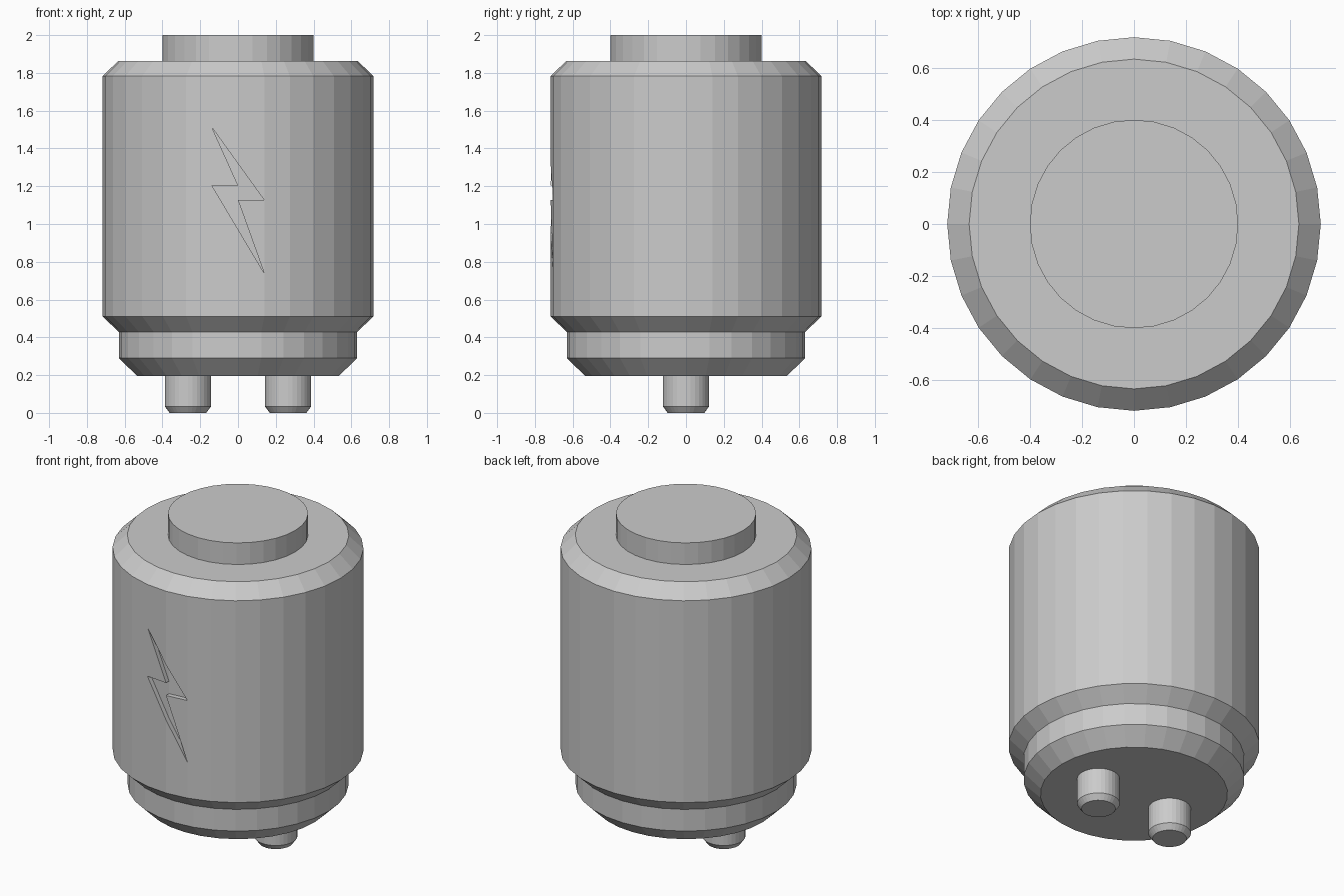
import bpy, bmesh
from math import sin, cos, pi, tan

if "Cube" in bpy.data.objects:
    bpy.data.objects.remove(bpy.data.objects["Cube"])

SIDES = 32


def add_object(name, bm):
    bmesh.ops.recalc_face_normals(bm, faces=bm.faces[:])
    mesh = bpy.data.meshes.new(name)
    bm.to_mesh(mesh)
    bm.free()
    obj = bpy.data.objects.new(name, mesh)
    bpy.context.collection.objects.link(obj)
    return obj


def lathe(name, profile, x=0.0):
    """Closed, flat-faced turned part from (radius, z) points."""
    bm = bmesh.new()
    rings = [[bm.verts.new((x + r * sin(2 * pi * i / SIDES), -r * cos(2 * pi * i / SIDES), z))
              for i in range(SIDES)] for r, z in profile]
    for a, b in zip(rings, rings[1:]):
        for i in range(SIDES):
            j = (i + 1) % SIDES
            bm.faces.new((a[i], a[j], b[j], b[i]))
    bm.faces.new(rings[0])
    bm.faces.new(rings[-1])
    return add_object(name, bm)


# Canister body with stepped base, bevelled shoulder and top button
R = 0.717
body = lathe("canister_body", [
    (0.535, 0.196), (0.631, 0.291), (0.631, 0.428), (R, 0.511),
    (R, 1.783), (0.633, 1.864), (0.4, 1.864), (0.4, 2.0)])

# Two contact pins underneath
for side, x in (("left", -0.265), ("right", 0.265)):
    lathe(side + "_pin", [(0.097, 0.0), (0.122, 0.034), (0.122, 0.198)], x)

# Zigzag recess cutter, its floor following the two front facets
DEPTH = 0.03
outline = [(-0.139, 1.513), (0, 1.319), (0, 1.205), (-0.139, 1.205),
           (0, 1.126), (0.139, 1.126), (0, 0.972), (0.139, 0.739)]
bm = bmesh.new()
v = [bm.verts.new((x, DEPTH - R + abs(x) * tan(pi / SIDES), z)) for x, z in outline]
faces = [bm.faces.new([v[i] for i in f])
         for f in ((0, 2, 1), (3, 6, 4, 2), (1, 2, 4, 5), (4, 6, 7))]
ext = bmesh.ops.extrude_face_region(bm, geom=faces, use_keep_orig=True)
for e in ext["geom"]:
    if isinstance(e, bmesh.types.BMVert):
        e.co.y -= 0.1
cutter = add_object("bolt_recess_cutter", bm)
cutter.hide_render = True
cutter.hide_viewport = False
cutter.display_type = 'WIRE'

cut = body.modifiers.new("bolt_recess", 'BOOLEAN')
cut.operation = 'DIFFERENCE'
cut.solver = 'EXACT'
cut.object = cutter
